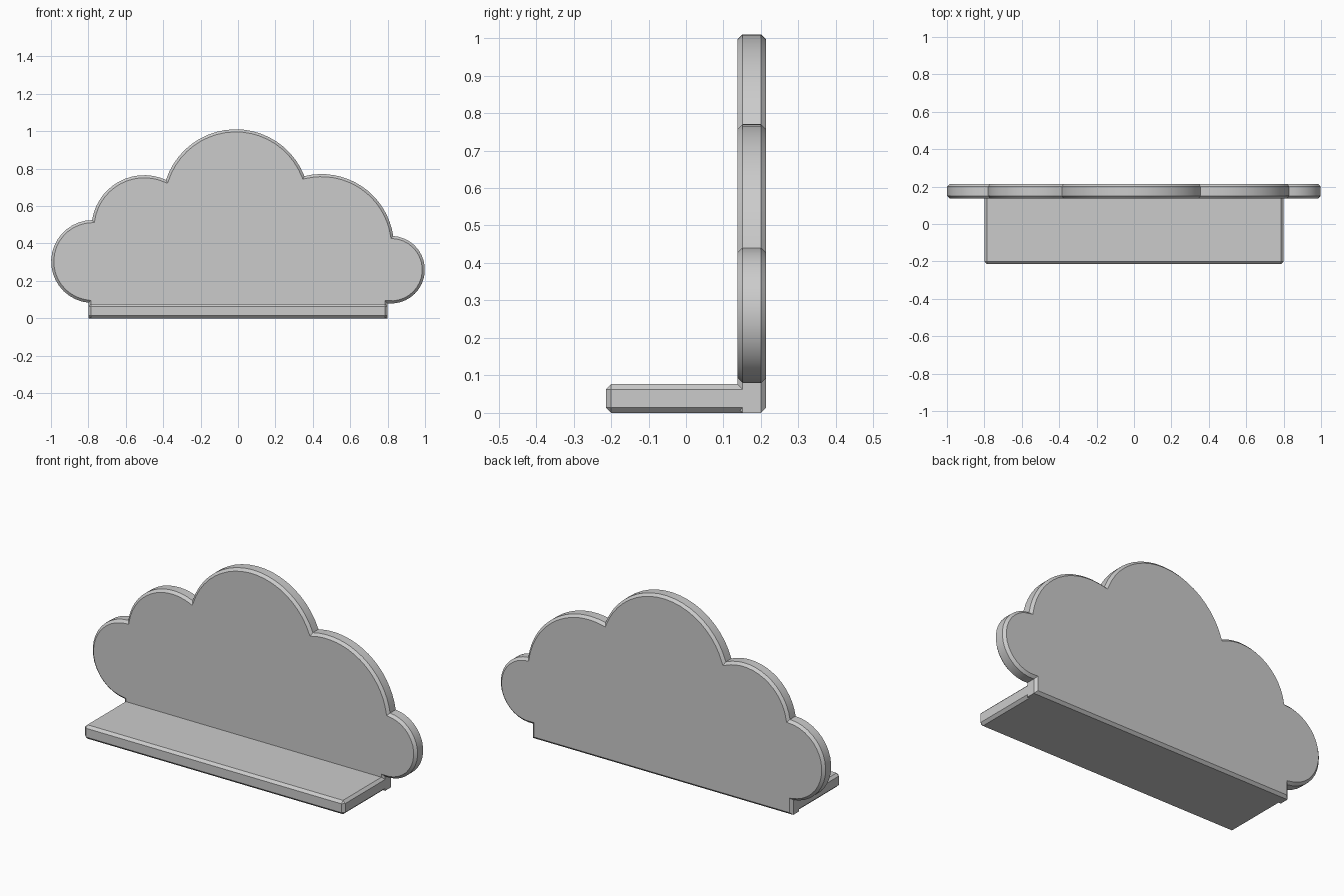
import bpy, bmesh, math
from mathutils import Vector

if "Cube" in bpy.data.objects:
    bpy.data.objects.remove(bpy.data.objects["Cube"])

CHAMFER = 0.014
FRONT, BACK = 0.137, 0.214


def arc(a, m, b, n):
    """Clockwise arc from a through m to b; the end point is left out."""
    (ax, ay), (bx, by), (cx, cy) = a, m, b
    d = 2 * (ax * (by - cy) + bx * (cy - ay) + cx * (ay - by))
    sa, sb, sc = ax * ax + ay * ay, bx * bx + by * by, cx * cx + cy * cy
    ox = (sa * (by - cy) + sb * (cy - ay) + sc * (ay - by)) / d
    oy = (sa * (cx - bx) + sb * (ax - cx) + sc * (bx - ax)) / d
    r = math.hypot(ax - ox, ay - oy)
    t0 = math.atan2(ay - oy, ax - ox)
    sweep = (t0 - math.atan2(cy - oy, cx - ox)) % (2 * math.pi)
    return [(ox + r * math.cos(t0 - sweep * i / n),
             oy + r * math.sin(t0 - sweep * i / n)) for i in range(n)]


def chamfer(bm, edges):
    bmesh.ops.bevel(bm, geom=edges, offset=CHAMFER, offset_type='OFFSET',
                    segments=1, affect='EDGES', clamp_overlap=False)


def finish(bm, name):
    bmesh.ops.recalc_face_normals(bm, faces=bm.faces)
    mesh = bpy.data.meshes.new(name)
    bm.to_mesh(mesh)
    bm.free()
    ob = bpy.data.objects.new(name, mesh)
    bpy.context.collection.objects.link(ob)
    bpy.ops.object.select_all(action='DESELECT')
    ob.select_set(True)
    bpy.context.view_layer.objects.active = ob
    bpy.ops.object.shade_smooth_by_angle(angle=math.radians(25))
    return ob


# Cloud-shaped back panel: five lobes, running down to the floor
lobes = [
    ((-0.80, 0.083), (-0.999, 0.30), (-0.78, 0.525), 18),
    ((-0.78, 0.525), (-0.50, 0.765), (-0.385, 0.74), 14),
    ((-0.385, 0.74), (-0.03, 1.01), (0.355, 0.76), 20),
    ((0.355, 0.76), (0.69, 0.685), (0.83, 0.44), 16),
    ((0.83, 0.44), (0.999, 0.255), (0.80, 0.08), 18),
]
outline = [p for lobe in lobes for p in arc(*lobe)]
outline += [(0.80, 0.08), (0.80, 0.0), (-0.80, 0.0)]

bm = bmesh.new()
face = bm.faces.new([bm.verts.new((x, FRONT, z)) for x, z in outline])
ext = bmesh.ops.extrude_face_region(bm, geom=[face], use_keep_orig=True)
bmesh.ops.translate(bm, vec=(0, BACK - FRONT, 0),
                    verts=[v for v in ext['geom'] if isinstance(v, bmesh.types.BMVert)])
bmesh.ops.recalc_face_normals(bm, faces=bm.faces)
chamfer(bm, [e for e in bm.edges if abs(e.verts[0].co.y - e.verts[1].co.y) < 1e-5])
finish(bm, "cloud_back_panel")

# Shelf board, its rear end buried in the back panel
bm = bmesh.new()
lo, hi = Vector((-0.80, -0.214, 0.0)), Vector((0.80, 0.19, 0.077))
bmesh.ops.create_cube(bm, size=1)
for v in bm.verts:
    v.co = Vector([lo[i] + (v.co[i] + 0.5) * (hi[i] - lo[i]) for i in range(3)])
chamfer(bm, bm.edges[:])
finish(bm, "shelf_board")
